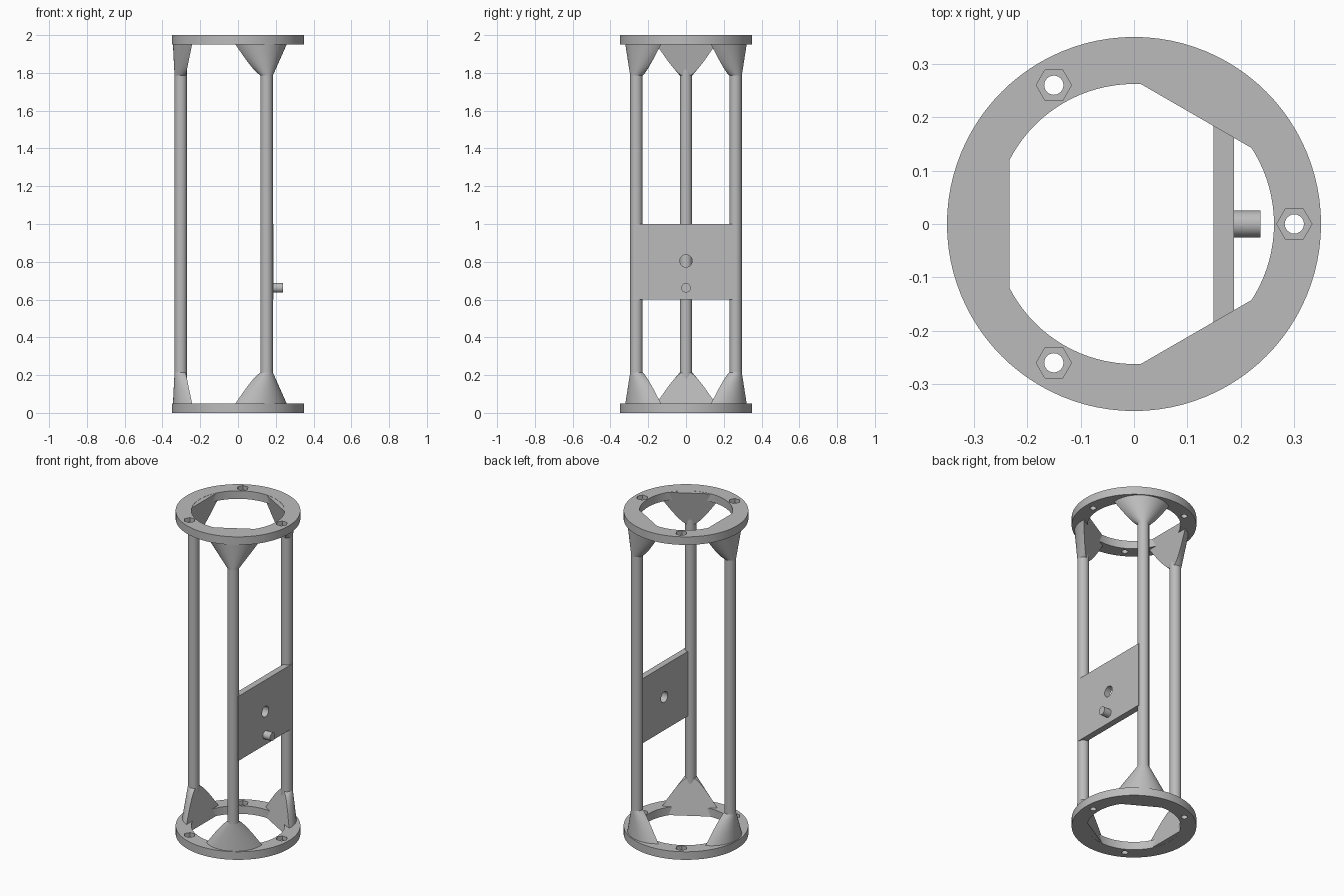
import bpy, bmesh
from math import radians, cos, sin
from mathutils import Matrix, Vector

cube = bpy.data.objects.get("Cube")
if cube:
    bpy.data.objects.remove(cube, do_unlink=True)

HEIGHT, RING_T = 2.0, 0.05
RING_OUT, RING_IN = 0.35, 0.262
ROD_POS, ROD_R = 0.303, 0.033
GUSSET_H = 0.214
ROD_ANGLES = (60, 180, 300)
BOLT_ANGLES = (0, 120, 240)

grey = bpy.data.materials.new("plain grey")
grey.use_nodes = True
grey.diffuse_color = (0.5, 0.5, 0.5, 1)
grey.node_tree.nodes["Principled BSDF"].inputs["Base Color"].default_value = (0.5, 0.5, 0.5, 1)


def finish(bm, name):
    bmesh.ops.recalc_face_normals(bm, faces=bm.faces)
    mesh = bpy.data.meshes.new(name)
    bm.to_mesh(mesh)
    bm.free()
    mesh.materials.append(grey)
    ob = bpy.data.objects.new(name, mesh)
    bpy.context.collection.objects.link(ob)
    return ob


def smooth(ob):
    bpy.ops.object.select_all(action="DESELECT")
    ob.select_set(True)
    bpy.context.view_layer.objects.active = ob
    bpy.ops.object.shade_smooth_by_angle(angle=radians(30))


def cylinder(name, radius, start, end, sides=48):
    start, end = Vector(start), Vector(end)
    axis = end - start
    turn = Vector((0, 0, 1)).rotation_difference(axis).to_matrix().to_4x4()
    bm = bmesh.new()
    bmesh.ops.create_cone(bm, cap_ends=True, segments=sides, radius1=radius, radius2=radius,
                          depth=axis.length, matrix=Matrix.Translation((start + end) / 2) @ turn)
    return finish(bm, name)


def cut(ob, cutters):
    bpy.context.view_layer.objects.active = ob
    for cutter in cutters:
        cutter.hide_render = True
        mod = ob.modifiers.new("cut", "BOOLEAN")
        mod.operation, mod.solver, mod.object = "DIFFERENCE", "EXACT", cutter
        bpy.ops.object.modifier_apply(modifier=mod.name)
        bpy.data.objects.remove(cutter, do_unlink=True)


def polar(radius, degrees, z):
    a = radians(degrees)
    return Vector((radius * cos(a), radius * sin(a), z))


# End rings with bolt holes and hexagonal nut pockets in the upper face
def ring(name, z):
    ob = cylinder(name, RING_OUT, (0, 0, z), (0, 0, z + RING_T), 96)
    cutters = [cylinder("bore", RING_IN, (0, 0, z - 0.1), (0, 0, z + 0.1), 96)]
    for a in BOLT_ANGLES:
        cutters.append(cylinder("hole", 0.018, polar(0.3, a, z - 0.1), polar(0.3, a, z + 0.1), 24))
        pocket = cylinder("pocket", 0.033, (0, 0, z + 0.025), (0, 0, z + 0.1), 6)
        # A hexagon corner points along x
        corner = pocket.data.vertices[0].co
        pocket.data.transform(Matrix.Rotation(-Vector((1, 0)).angle_signed(corner.xy) * -1, 4, "Z"))
        pocket.data.transform(Matrix.Translation(polar(0.3, a, 0)))
        cutters.append(pocket)
    cut(ob, cutters)
    smooth(ob)


# Leaning cone from ring to rod, sliced flat on the inner side
def gusset(name, degrees, at_top):
    bm = bmesh.new()
    base_r, base_pos, low = 0.212, 0.135, 0.001
    bmesh.ops.create_cone(bm, cap_ends=True, segments=64, radius1=base_r, radius2=ROD_R,
                          depth=GUSSET_H - low)
    for v in bm.verts:
        v.co.x += base_pos if v.co.z < 0 else ROD_POS
        v.co.z += (GUSSET_H + low) / 2
    inner_low, inner_high = Vector((0.233, 0, 0)), Vector((0.277, 0, GUSSET_H))
    slope = inner_high - inner_low
    bmesh.ops.bisect_plane(bm, geom=bm.verts[:] + bm.edges[:] + bm.faces[:], plane_co=inner_low,
                           plane_no=(slope.z, 0, -slope.x), clear_inner=True)
    bmesh.ops.holes_fill(bm, edges=[e for e in bm.edges if e.is_boundary])
    if at_top:
        bm.transform(Matrix.Translation((0, 0, HEIGHT)) @ Matrix.Scale(-1, 4, (0, 0, 1)))
    bm.transform(Matrix.Rotation(radians(degrees), 4, "Z"))
    smooth(finish(bm, name))


ring("bottom_ring", 0)
ring("top_ring", HEIGHT - RING_T)

# Rods and their gussets
for side, a in zip(("back_left", "right", "front_left"), ROD_ANGLES):
    smooth(cylinder(side + "_rod", ROD_R, polar(ROD_POS, a, 0.01), polar(ROD_POS, a, HEIGHT - 0.01)))
    gusset(side + "_bottom_gusset", a, False)
    gusset(side + "_top_gusset", a, True)

# Mounting plate between two rods, with a hole and a peg
bm = bmesh.new()
bmesh.ops.create_cube(bm, size=1, matrix=Matrix.Translation((0.168, 0, 0.8))
                      @ Matrix.Diagonal((0.039, 0.525, 0.4, 1)))
plate = finish(bm, "mounting_plate")
cut(plate, [cylinder("plate_hole", 0.033, (0, 0, 0.805), (0.3, 0, 0.805))])
smooth(plate)
smooth(cylinder("plate_peg", 0.025, (0.17, 0, 0.662), (0.237, 0, 0.662), 32))
